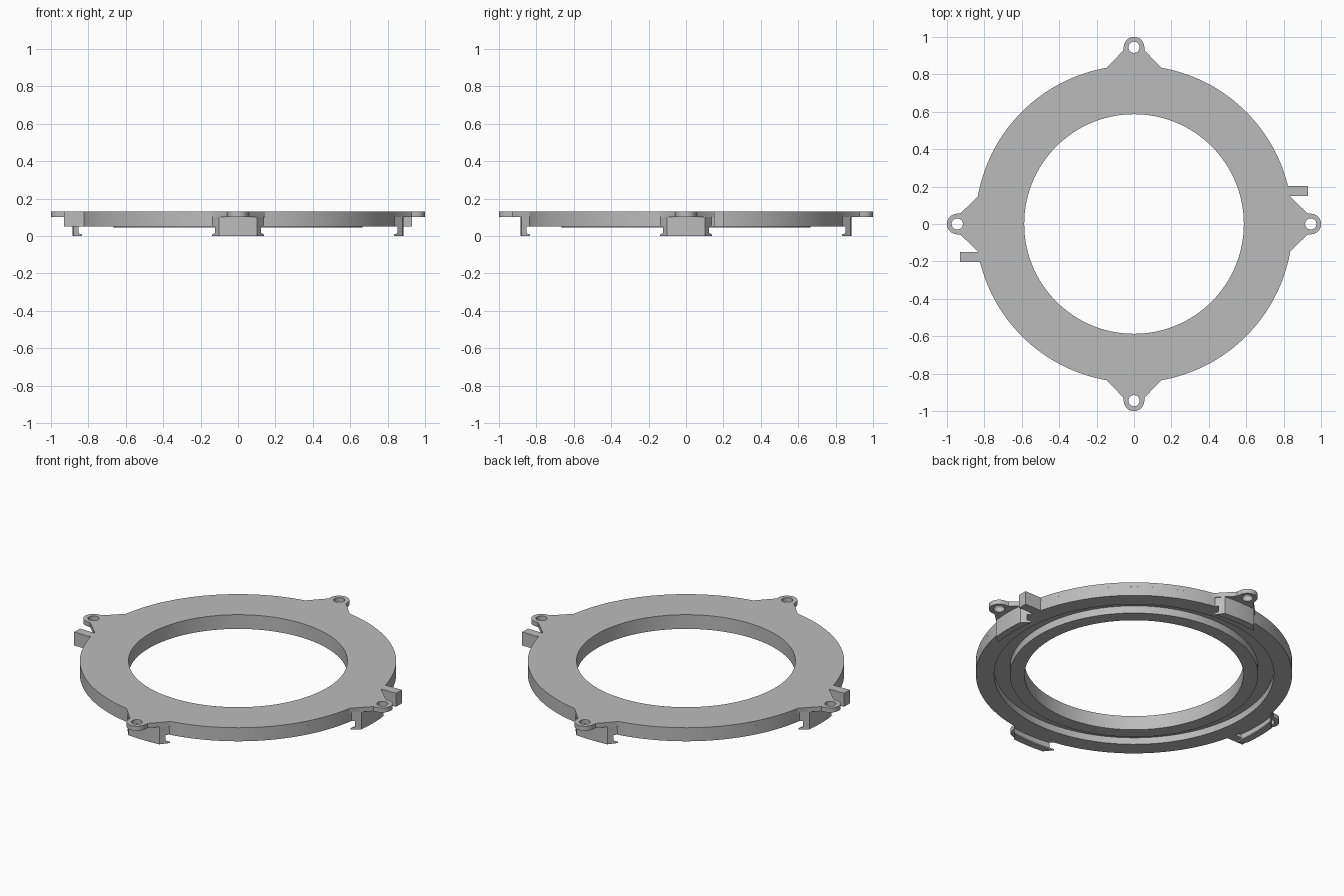
import bpy, bmesh
from math import sin, cos, asin, atan2, pi, radians

cube = bpy.data.objects.get("Cube")
if cube:
    bpy.data.objects.remove(cube, do_unlink=True)

R_OUT, R_IN = 0.848, 0.587
Z_LOW, Z_MID, Z_TOP = 0.05, 0.103, 0.13
EAR_R, EAR_W, EAR_HOLE = 0.945, 0.055, 0.03

grey = bpy.data.materials.new("grey plastic")
grey.use_nodes = True
grey.diffuse_color = (0.5, 0.5, 0.5, 1)
grey.node_tree.nodes["Principled BSDF"].inputs["Base Color"].default_value = (0.5, 0.5, 0.5, 1)


def finish(name, bm):
    """Turn a bmesh into a clean, shaded object."""
    bmesh.ops.remove_doubles(bm, verts=bm.verts, dist=1e-5)
    bmesh.ops.recalc_face_normals(bm, faces=bm.faces)
    mesh = bpy.data.meshes.new(name)
    bm.to_mesh(mesh)
    bm.free()
    mesh.materials.append(grey)
    ob = bpy.data.objects.new(name, mesh)
    bpy.context.collection.objects.link(ob)
    bpy.ops.object.select_all(action='DESELECT')
    ob.select_set(True)
    bpy.context.view_layer.objects.active = ob
    bpy.ops.object.shade_smooth_by_angle(angle=radians(30))
    return ob


def arc(cx, cy, r, a0, a1, n):
    return [(cx + r * cos(a0 + (a1 - a0) * i / n), cy + r * sin(a0 + (a1 - a0) * i / n))
            for i in range(n + 1)]


def turn(points, a):
    return [(x * cos(a) - y * sin(a), x * sin(a) + y * cos(a)) for x, y in points]


def plate(name, loops, z0, z1):
    """Extrude a filled outline with holes."""
    cu = bpy.data.curves.new(name, 'CURVE')
    cu.dimensions, cu.fill_mode = '2D', 'BOTH'
    cu.extrude = (z1 - z0) / 2
    for pts in loops:
        sp = cu.splines.new('POLY')
        sp.points.add(len(pts) - 1)
        for p, (x, y) in zip(sp.points, pts):
            p.co = (x, y, 0, 1)
        sp.use_cyclic_u = True
    tmp = bpy.data.objects.new(name + " outline", cu)
    bpy.context.collection.objects.link(tmp)
    bm = bmesh.new()
    bm.from_mesh(tmp.to_mesh())
    bpy.data.objects.remove(tmp, do_unlink=True)
    bmesh.ops.translate(bm, verts=bm.verts, vec=(0, 0, (z0 + z1) / 2))
    return finish(name, bm)


def sweep(name, profile, angles, closed):
    """Sweep an (r, z) profile round the axis; angles(r) lists the steps."""
    bm = bmesh.new()
    cols = [[bm.verts.new((r * cos(a), r * sin(a), z)) for a in angles(r)] for r, z in profile]
    n = len(cols[0])
    for c, d in zip(cols, cols[1:] + cols[:1]):
        for i in range(n if closed else n - 1):
            j = (i + 1) % n
            bm.faces.new((c[i], c[j], d[j], d[i]))
    if not closed:
        bm.faces.new([c[0] for c in cols])
        bm.faces.new([c[-1] for c in cols])
    return finish(name, bm)


# Top plate: ring outline with four ears and two side tabs
ear = [(0.836, -0.145), (0.927, -0.058)]
ear += arc(EAR_R, 0, EAR_W, radians(-82), radians(82), 20)
ear += [(0.927, 0.058), (0.836, 0.145)]
tab = [(0.834, 0.15), (0.93, 0.15), (0.93, 0.203), (0.823, 0.203)]
ear_angle = atan2(0.145, 0.836)
outline, holes = [], [arc(0, 0, R_IN, 0, 2 * pi, 128)[:-1]]
for k in range(4):
    part = ear + (tab if k % 2 == 0 else [])
    start = atan2(part[-1][1], part[-1][0]) + 0.01
    part = part + arc(0, 0, R_OUT, start, pi / 2 - ear_angle - 0.005, 28)
    outline += turn(part, k * pi / 2)
    holes.append(turn(arc(EAR_R, 0, EAR_HOLE, 0, 2 * pi, 24)[:-1], k * pi / 2))
plate("top_plate", [outline] + holes, Z_MID, Z_TOP)

# Lower ring with a groove in its underside and a slightly deeper inner lip
ring_profile = [(R_IN, Z_MID), (R_IN, 0.046), (0.665, 0.046), (0.665, 0.09),
                (0.75, 0.09), (0.75, Z_LOW), (R_OUT, Z_LOW), (R_OUT, Z_MID)]
sweep("lower_ring", ring_profile, lambda r: [2 * pi * i / 128 for i in range(128)], True)

# Lower halves of the side tabs
for k, side in enumerate(("left", "right")):
    block = [(0.8, 0.15)] + tab[1:3] + [(0.8, 0.203)]
    plate(side + "_tab", [turn(block, k * pi)], Z_LOW, Z_MID)

# Snap clips under the ears, each with a small inward hook
clip_profile = [(0.845, 0), (0.845, 0.008), (0.862, 0.016), (0.862, Z_LOW),
                (0.84, Z_LOW), (0.84, Z_MID), (0.886, Z_MID), (0.886, 0)]


def clip_angles(r):
    half = asin((0.143 - 0.9 * (r - 0.84)) / r)
    return [half * (i / 6 - 1) for i in range(13)]


for k, side in enumerate(("left", "back", "right", "front")):
    clip = sweep(side + "_clip", clip_profile, clip_angles, False)
    clip.rotation_euler.z = k * pi / 2
